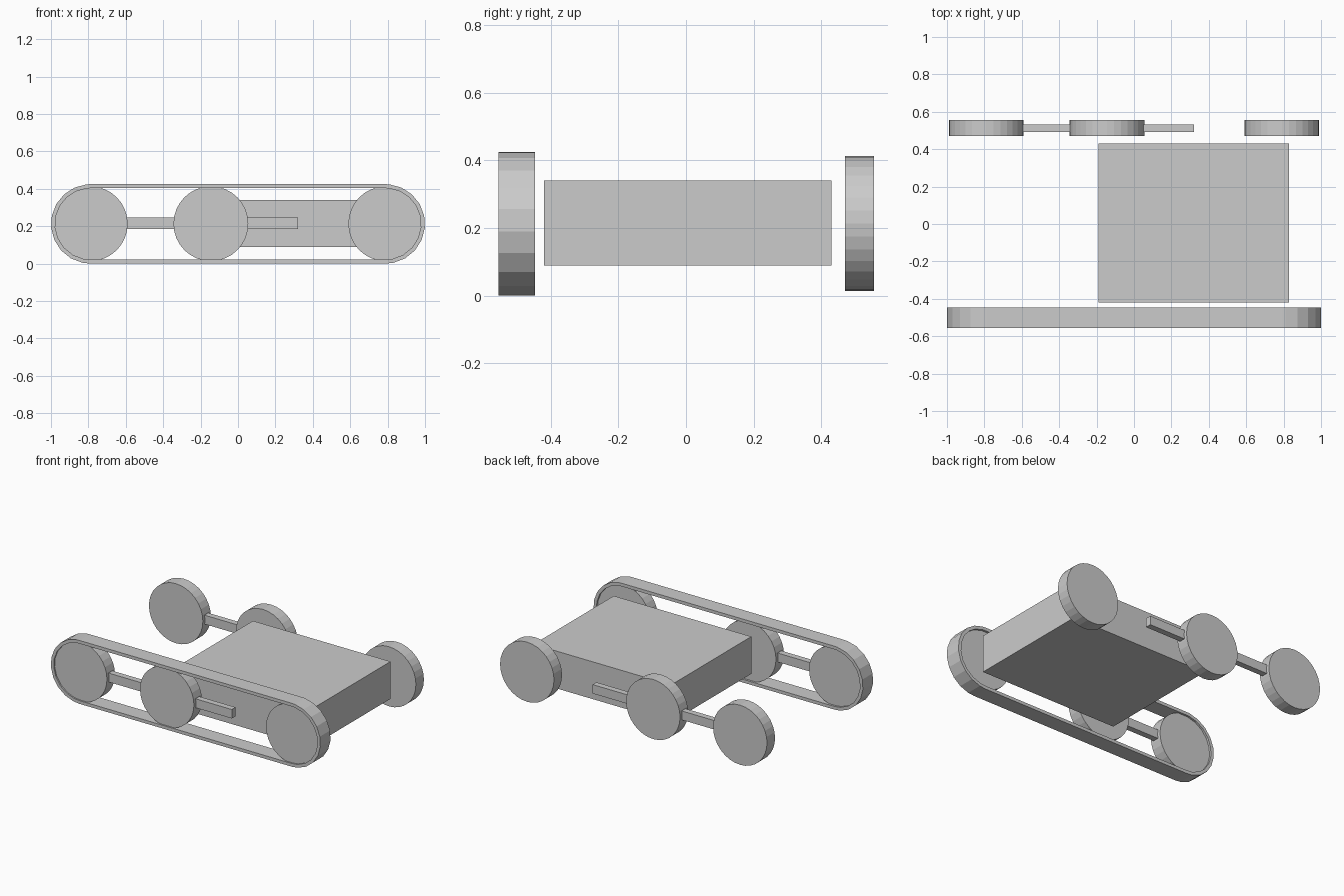
import bpy, bmesh
from math import radians, cos, sin, pi

if "Cube" in bpy.data.objects:
    bpy.data.objects.remove(bpy.data.objects["Cube"])

MID_Y = 0.005      # chassis centre line
AXLE_Z = 0.2135    # wheel centre height


def box(name, x, y, z):
    bpy.ops.mesh.primitive_cube_add(
        size=1, location=(sum(x) / 2, sum(y) / 2, sum(z) / 2))
    ob = bpy.context.object
    ob.name = name
    ob.scale = (x[1] - x[0], y[1] - y[0], z[1] - z[0])
    return ob


def wheel(name, x, y):
    bpy.ops.mesh.primitive_cylinder_add(
        vertices=32, radius=0.2, depth=0.085,
        location=(x, y, AXLE_Z), rotation=(pi / 2, 0, 0))
    bpy.context.object.name = name


# Chassis block
box("chassis", (-0.19, 0.83), (-0.42, 0.43), (0.09, 0.34))

# Wheels and suspension bar on each side
for side, s in (("near", -1), ("far", 1)):
    y = MID_Y + s * 0.508
    for label, x in (("rear", -0.79), ("middle", -0.145), ("front", 0.79)):
        wheel(f"{side}_{label}_wheel", x, y)
    box(f"{side}_suspension_bar", (-0.61, 0.32), (y - 0.02, y + 0.02), (0.186, 0.246))


# Track belt: stadium-shaped loop around the near wheels
def loop_points(r):
    angles = [90, 84] + [66 - 18 * i for i in range(9)] + [-90]
    right = [(0.7875 + r * cos(radians(a)), r * sin(radians(a))) for a in angles]
    left = [(-x, z) for x, z in reversed(right)]
    return right + left


bm = bmesh.new()
rings = []
for r, y in ((0.2125, -0.555), (0.2125, -0.447), (0.191, -0.447), (0.191, -0.555)):
    rings.append([bm.verts.new((x, y, z + 0.2125)) for x, z in loop_points(r)])
n = len(rings[0])
for a, b in zip(rings, rings[1:] + rings[:1]):
    for i in range(n):
        j = (i + 1) % n
        bm.faces.new((a[i], a[j], b[j], b[i]))
bmesh.ops.recalc_face_normals(bm, faces=bm.faces)
mesh = bpy.data.meshes.new("track_belt")
bm.to_mesh(mesh)
bm.free()
bpy.context.collection.objects.link(bpy.data.objects.new("track_belt", mesh))
